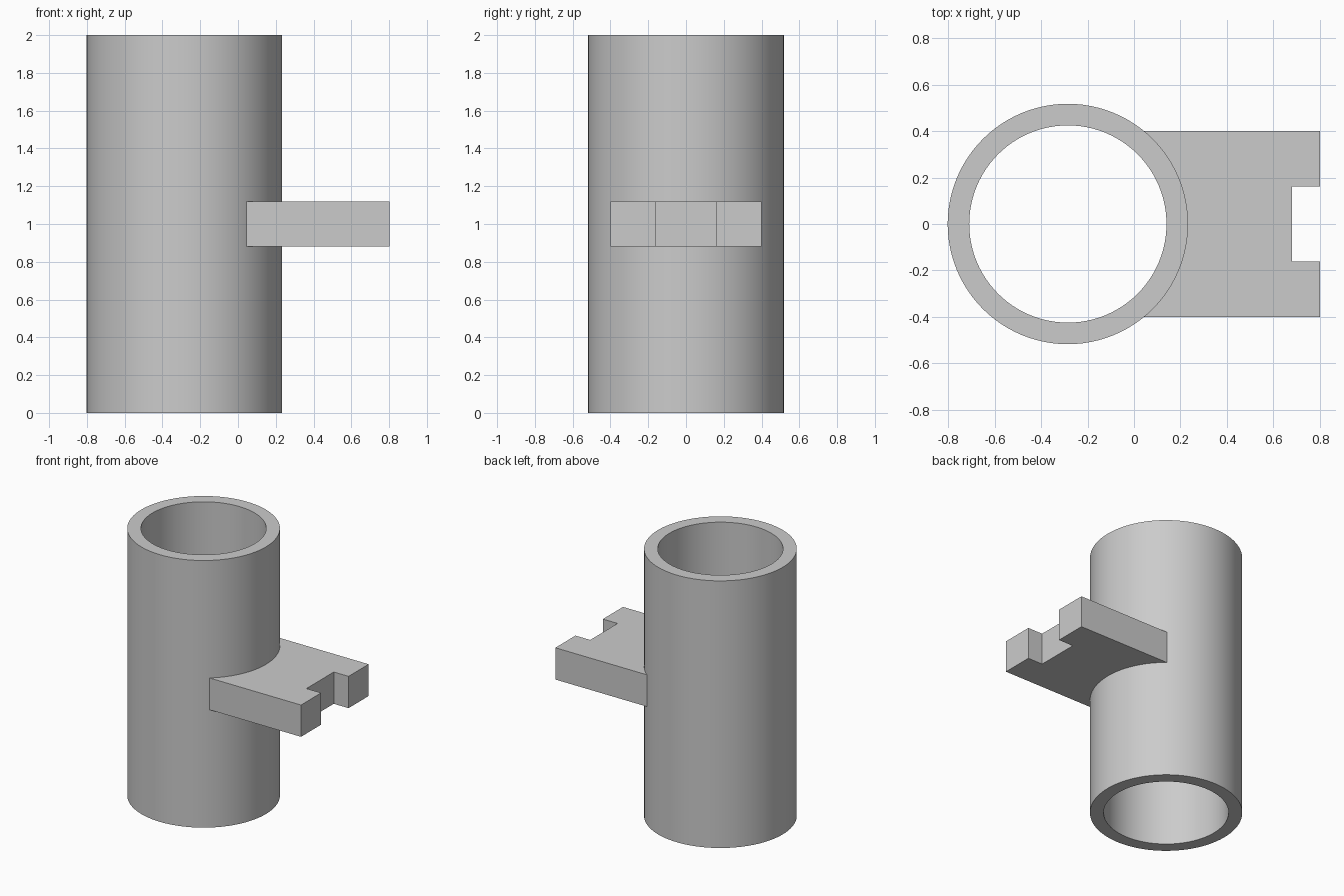
import bpy, bmesh, math

if "Cube" in bpy.data.objects:
    bpy.data.objects.remove(bpy.data.objects["Cube"], do_unlink=True)

CX, OUTER, INNER, HEIGHT = -0.285, 0.518, 0.425, 2.0
SEGMENTS = 96

grey = bpy.data.materials.new("plain grey")
grey.use_nodes = True
colour = (0.6, 0.6, 0.6, 1)
grey.diffuse_color = colour
grey.node_tree.nodes["Principled BSDF"].inputs["Base Color"].default_value = colour


def add_object(name, bm):
    bmesh.ops.recalc_face_normals(bm, faces=bm.faces)
    mesh = bpy.data.meshes.new(name)
    bm.to_mesh(mesh)
    bm.free()
    mesh.materials.append(grey)
    obj = bpy.data.objects.new(name, mesh)
    bpy.context.collection.objects.link(obj)
    return obj


def arc_point(radius, angle):
    return CX + radius * math.cos(angle), radius * math.sin(angle)


# Open tube: a rectangular wall section swept around the axis
bm = bmesh.new()
section = [(OUTER, 0), (OUTER, HEIGHT), (INNER, HEIGHT), (INNER, 0)]
rings = []
for i in range(SEGMENTS):
    angle = 2 * math.pi * i / SEGMENTS
    rings.append([bm.verts.new((*arc_point(r, angle), z)) for r, z in section])
for i, ring in enumerate(rings):
    after = rings[(i + 1) % SEGMENTS]
    for j in range(4):
        k = (j + 1) % 4
        bm.faces.new((ring[j], after[j], after[k], ring[k]))
tube = add_object("tube", bm)
bpy.context.view_layer.objects.active = tube
tube.select_set(True)
bpy.ops.object.shade_smooth_by_angle(angle=math.radians(30))

# Notched bracket: its curved inner end is seated in the tube wall
bm = bmesh.new()
half, notch, tip, notch_x, low, high = 0.4, 0.162, 0.802, 0.68, 0.882, 1.12
seat = OUTER - 0.01
limit = math.asin(half / seat)
outline = [(tip, -half), (tip, -notch), (notch_x, -notch),
           (notch_x, notch), (tip, notch), (tip, half)]
outline += [arc_point(seat, limit * (1 - i / 12)) for i in range(25)]
face = bm.faces.new([bm.verts.new((x, y, low)) for x, y in outline])
top = bmesh.ops.extrude_face_region(bm, geom=[face])
verts = [v for v in top["geom"] if isinstance(v, bmesh.types.BMVert)]
bmesh.ops.translate(bm, verts=verts, vec=(0, 0, high - low))
add_object("notched_bracket", bm)
